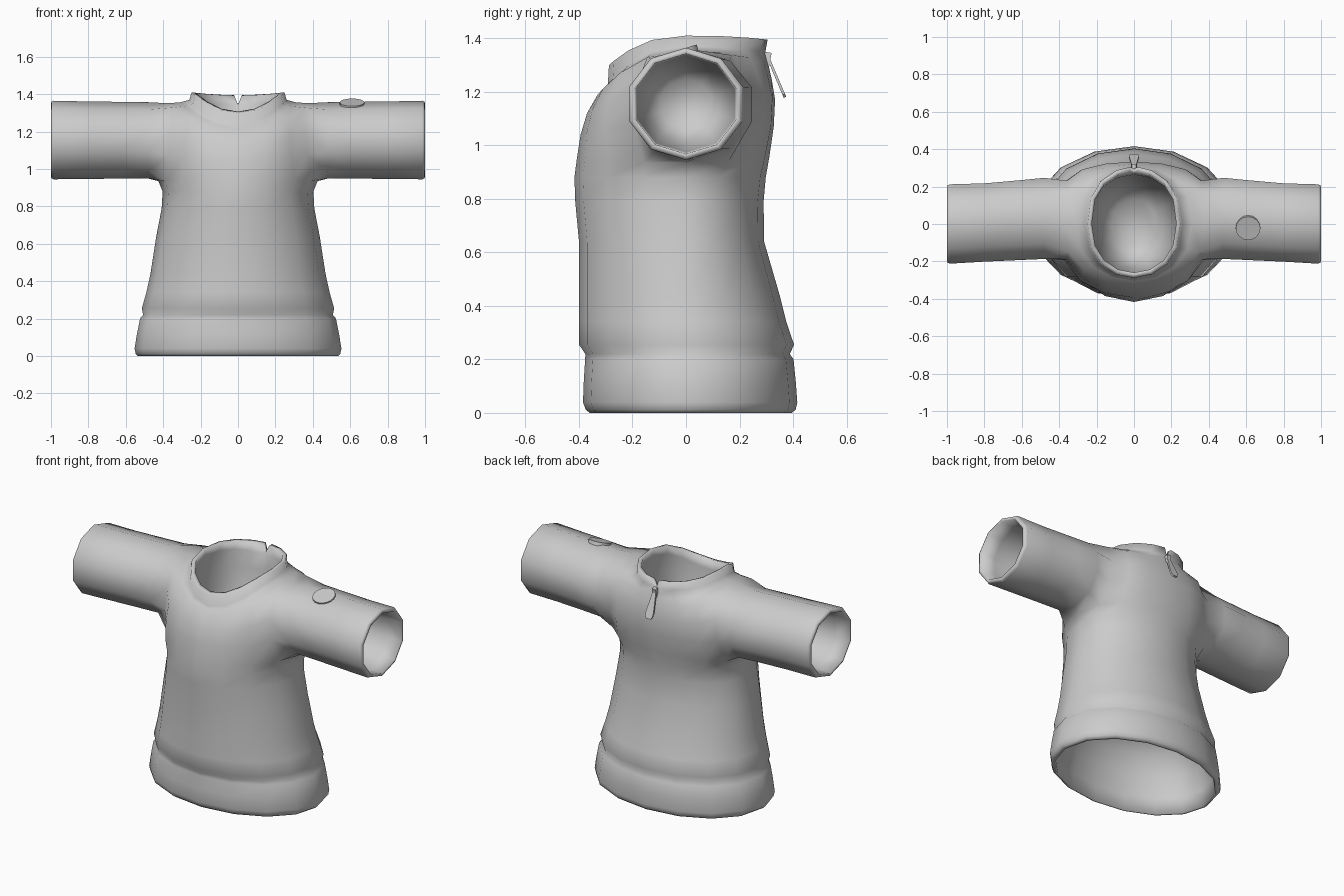
import bpy, bmesh, math
from mathutils import Vector

if "Cube" in bpy.data.objects:
    bpy.data.objects.remove(bpy.data.objects["Cube"], do_unlink=True)

grey = bpy.data.materials.new("plain grey")
grey.use_nodes = True
colour = (0.6, 0.6, 0.6, 1)
grey.diffuse_color = colour
grey.node_tree.nodes["Principled BSDF"].inputs["Base Color"].default_value = colour

COLS = 16
MID = COLS // 4


def make_object(name, bm, angle):
    bmesh.ops.recalc_face_normals(bm, faces=bm.faces[:])
    mesh = bpy.data.meshes.new(name)
    bm.to_mesh(mesh)
    bm.free()
    mesh.materials.append(grey)
    obj = bpy.data.objects.new(name, mesh)
    bpy.context.collection.objects.link(obj)
    bpy.ops.object.select_all(action="DESELECT")
    bpy.context.view_layer.objects.active = obj
    obj.select_set(True)
    bpy.ops.object.shade_smooth_by_angle(angle=math.radians(angle))
    return obj


def torso_ring(bm, half_x, front, back, z_side, z_front, z_back, front_full=1, back_full=1):
    """Oval ring; a fullness below 1 makes that half boxier."""
    ring = []
    for i in range(COLS):
        a = math.tau * i / COLS
        s = round(math.sin(a), 6)
        y = back * s ** back_full if s > 0 else front * abs(s) ** front_full
        z = z_side + ((z_back if s > 0 else z_front) - z_side) * s * s
        ring.append(bm.verts.new((half_x * math.cos(a), y, z)))
    return ring


def bridge(bm, a, b, skip=()):
    n = len(a)
    for i in range(n):
        if i not in skip:
            j = (i + 1) % n
            bm.faces.new((a[i], a[j], b[j], b[i]))


def inset(bm, ring, scale, offset=(0, 0, 0)):
    centre = sum((v.co for v in ring), Vector()) / len(ring)
    return [bm.verts.new(centre + (v.co - centre) * scale + Vector(offset)) for v in ring]


def hollow(bm, ring, direction):
    """Line an opening with a deep rounded pocket."""
    last = ring
    for scale, depth in ((0.97, 0.1), (0.91, 0.22), (0.78, 0.34), (0.5, 0.43)):
        inner = inset(bm, ring, scale, Vector(direction) * depth)
        bridge(bm, last, inner)
        last = inner
    bm.faces.new(last)


def split_band(bm, lower, upper):
    """Join a ring to one that has an extra vertex at the back notch."""
    for i in range(COLS):
        k = i + (i >= MID)
        bm.faces.new((lower[i], lower[(i + 1) % COLS],
                      upper[(k + 1) % len(upper)], upper[k]))


# Body rings: half width, front y, back y, height, back fullness
skirt = [(0.535, -0.36, 0.395, 0, 0.92), (0.547, -0.375, 0.41, 0.012, 0.92),
         (0.553, -0.385, 0.416, 0.04, 0.92), (0.54, -0.382, 0.41, 0.12, 0.92),
         (0.524, -0.377, 0.402, 0.2, 0.92), (0.507, -0.376, 0.388, 0.22, 0.92),
         (0.514, -0.4, 0.404, 0.255, 0.92), (0.49, -0.4, 0.375, 0.34, 0.95),
         (0.468, -0.4, 0.35, 0.44, 1), (0.437, -0.4, 0.292, 0.64, 1),
         (0.408, -0.414, 0.29, 0.79, 1), (0.403, -0.417, 0.298, 0.88, 0.9)]
# Chest rings: height at side, front and back, then front and back fullness
chest = [(0.425, -0.408, 0.312, 0.935, 0.95, 0.96, 1, 0.7),
         (0.405, -0.394, 0.328, 1.08, 1.04, 1.07, 0.75, 0.4),
         (0.39, -0.37, 0.333, 1.22, 1.12, 1.17, 0.7, 0.38),
         (0.38, -0.33, 0.32, 1.352, 1.19, 1.25, 0.85, 0.65),
         (0.31, -0.305, 0.308, 1.356, 1.215, 1.3, 0.85, 0.7),
         (0.26, -0.292, 0.296, 1.37, 1.23, 1.345, 0.85, 0.8),
         (0.248, -0.288, 0.305, 1.41, 1.3, 1.395, 0.85, 0.8)]

bm = bmesh.new()
rings = [torso_ring(bm, x, f, b, z, z, z, 1, p) for x, f, b, z, p in skirt]
rings += [torso_ring(bm, *r) for r in chest]
low = len(skirt)
arm_columns = (COLS - 1, 0, COLS // 2 - 1, COLS // 2)
for k in range(len(rings) - 2):
    bridge(bm, rings[k], rings[k + 1], arm_columns if low <= k < low + 3 else ())

# Collar with a rolled lip, split by a notch at the middle of the back
base, rim = rings[-2:]
rim[MID].co.x = 0.022
rim.insert(MID + 1, bm.verts.new(rim[MID].co * Vector((-1, 1, 1))))
lip = inset(bm, rim, 0.91)
well = inset(bm, base, 0.89)
split_band(bm, base, rim)
split_band(bm, well, lip)
bridge(bm, rim, lip, (MID,))
for k in (MID, MID + 1):
    bm.faces.new((rim[k], lip[k], well[MID], base[MID]))
hollow(bm, well, (0, 0, -1))

# Lining of the bottom opening
hem_lip = inset(bm, rings[0], 0.97)
bridge(bm, rings[0], hem_lip)
hollow(bm, hem_lip, (0, 0, 1))

# Sleeves: x, centre y, half depth, centre z, half height
sleeve = [(0.48, 0.03, 0.228, 1.153, 0.204), (0.62, 0.02, 0.224, 1.154, 0.205),
          (0.8, 0.008, 0.22, 1.154, 0.207), (0.985, 0, 0.223, 1.155, 0.21),
          (0.996, 0, 0.218, 1.155, 0.206), (1.0, 0, 0.208, 1.155, 0.197)]
for side, centre in ((1, 0), (-1, COLS // 2)):
    rear, fore = (centre + side) % COLS, (centre - side) % COLS
    a = rings[low:low + 4]
    loop = ([a[0][centre]] + [r[rear] for r in a] + [a[3][centre]]
            + [r[fore] for r in reversed(a)])
    for x, cy, ry, cz, rz in sleeve:
        ring = []
        for k in range(10):
            t = math.tau * k / 10 - math.pi / 2
            ring.append(bm.verts.new((side * x, cy + ry * math.cos(t), cz + rz * math.sin(t))))
        bridge(bm, loop, ring)
        loop = ring
    cuff_lip = inset(bm, loop, 0.95)
    bridge(bm, loop, cuff_lip)
    hollow(bm, cuff_lip, (-side, 0, 0))

bmesh.ops.delete(bm, geom=[v for v in bm.verts if not v.link_faces], context="VERTS")
make_object("shirt", bm, 110)

# Round button on the left sleeve
bm = bmesh.new()
bmesh.ops.create_cone(bm, cap_ends=True, segments=16, radius1=0.066, radius2=0.066, depth=0.022)
button = make_object("sleeve_button", bm, 40)
button.location = (0.61, -0.02, 1.346)
button.rotation_euler.x = math.radians(18)


# Zip pull hanging from the back of the collar
def plate(name, outline, depth, location, tilt):
    bm = bmesh.new()
    points = outline + [(-x, z) for x, z in reversed(outline)]
    face = bm.faces.new([bm.verts.new((x, 0, z)) for x, z in points])
    new = bmesh.ops.extrude_face_region(bm, geom=[face])["geom"]
    bmesh.ops.translate(bm, vec=(0, depth, 0),
                        verts=[v for v in new if isinstance(v, bmesh.types.BMVert)])
    obj = make_object(name, bm, 30)
    obj.location = location
    obj.rotation_euler.x = math.radians(tilt)


plate("zip_pull", [(0.011, 0), (0.026, -0.12), (0.024, -0.145), (0.014, -0.157)],
      0.01, (0, 0.304, 1.322), 23)
plate("zip_slider", [(0.012, 0.03), (0.016, 0), (0.012, -0.035)], 0.025, (0, 0.29, 1.32), -10)
